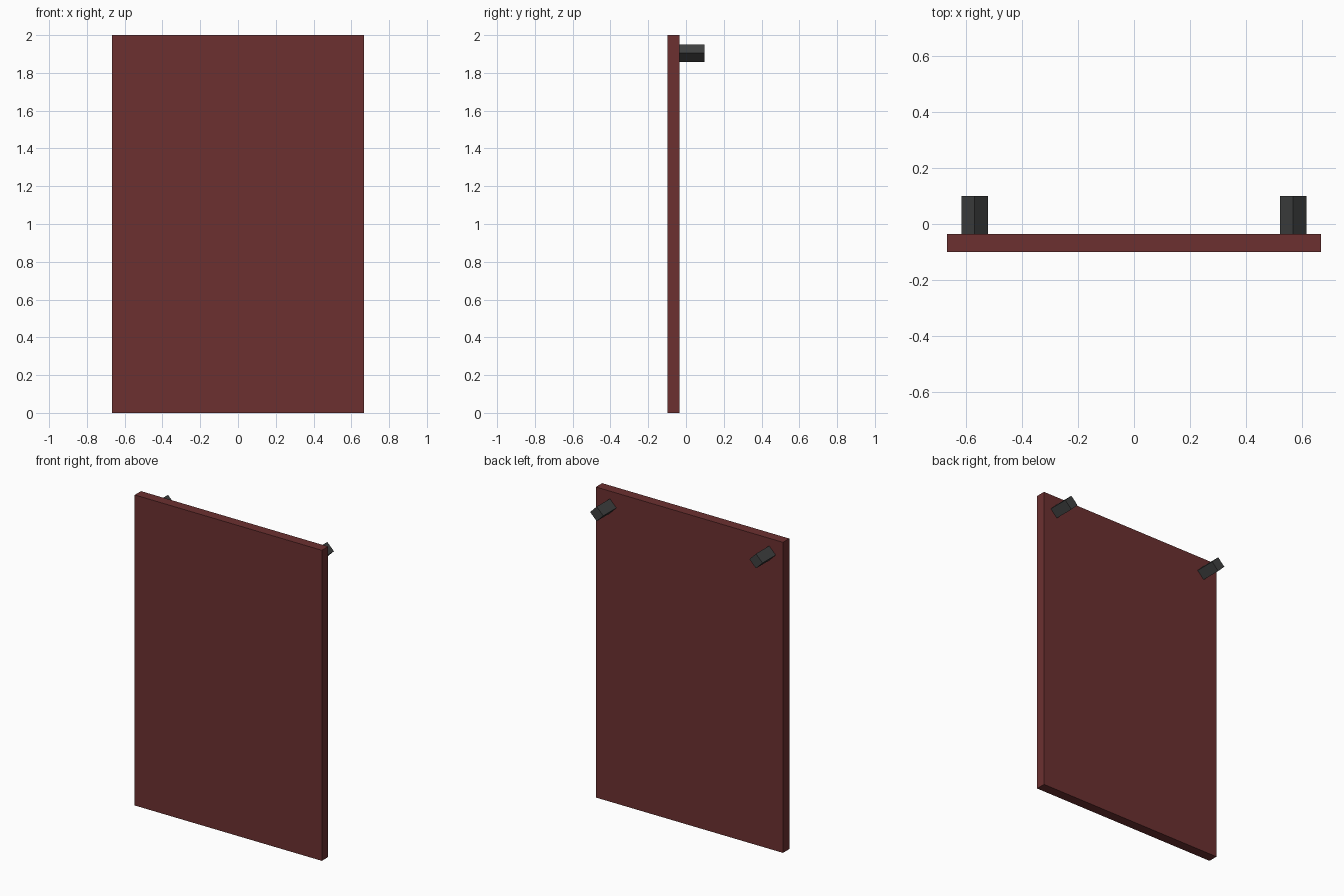
import bpy
import math

if "Cube" in bpy.data.objects:
    bpy.data.objects.remove(bpy.data.objects["Cube"])


def material(name, rgb):
    m = bpy.data.materials.new(name)
    m.diffuse_color = (*rgb, 1)
    m.use_nodes = True
    m.node_tree.nodes["Principled BSDF"].inputs["Base Color"].default_value = m.diffuse_color
    return m


def finish(name, mat):
    ob = bpy.context.object
    ob.name = name
    bpy.ops.object.transform_apply(location=False, rotation=True, scale=True)
    ob.data.materials.append(mat)
    return ob


red = material("dark_red", (0.15, 0.03, 0.03))
dark = material("dark_grey", (0.05, 0.052, 0.052))

FRONT, BACK, PEG_END = -0.099, -0.035, 0.099

# Flat upright board
bpy.ops.mesh.primitive_cube_add(size=1, location=(0, (FRONT + BACK) / 2, 1))
bpy.context.object.scale = (1.333, BACK - FRONT, 2)
finish("board", red)

# Diamond-section hanging pegs on the back, near the top corners
for side, x in (("left", -0.568), ("right", 0.567)):
    bpy.ops.mesh.primitive_cylinder_add(
        vertices=4, radius=0.047, depth=PEG_END - BACK,
        location=(x, (PEG_END + BACK) / 2, 1.904),
        rotation=(math.pi / 2, 0, 0))
    finish(side + "_peg", dark)
